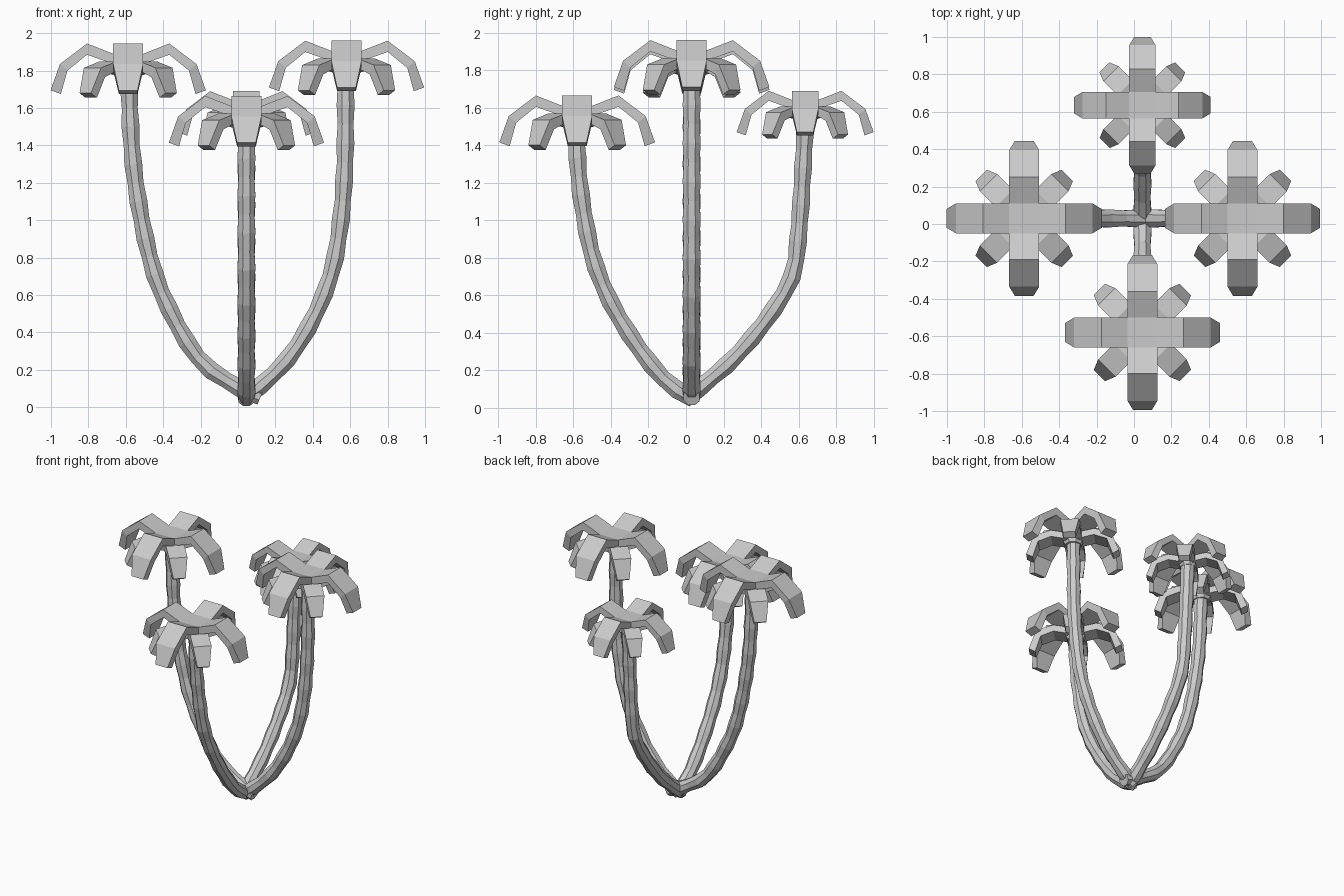
import bpy, bmesh, math
from mathutils import Vector

if "Cube" in bpy.data.objects:
    bpy.data.objects.remove(bpy.data.objects["Cube"])

CX, CY = 0.045, 0.03  # where the four trunks meet


def finish(bm, name):
    bmesh.ops.recalc_face_normals(bm, faces=bm.faces)
    me = bpy.data.meshes.new(name)
    bm.to_mesh(me)
    bm.free()
    ob = bpy.data.objects.new(name, me)
    bpy.context.collection.objects.link(ob)
    return ob


def resample(pts, step):
    """Catmull-Rom curve through pts, cut into even steps."""
    p = [2 * pts[0] - pts[1]] + pts + [2 * pts[-1] - pts[-2]]
    dense = []
    for i in range(1, len(p) - 2):
        a, b, c, d = p[i - 1:i + 3]
        for k in range(20):
            t = k / 20
            dense.append(0.5 * (2 * b + (c - a) * t + (2 * a - 5 * b + 4 * c - d) * t * t
                                + (3 * b - a - 3 * c + d) * t ** 3))
    dense.append(pts[-1])
    dist = [0.0]
    for a, b in zip(dense, dense[1:]):
        dist.append(dist[-1] + (b - a).length)
    n = max(2, round(dist[-1] / step))
    out, j = [], 0
    for i in range(n + 1):
        s = dist[-1] * i / n
        while j < len(dist) - 2 and dist[j + 1] < s:
            j += 1
        out.append(dense[j].lerp(dense[j + 1], (s - dist[j]) / (dist[j + 1] - dist[j])))
    return out


def trunk(name, path, sides=8):
    """Bent eight-sided tube with alternating wide and narrow rings."""
    bm = bmesh.new()
    pts = resample(path, 0.1)
    flat = path[-1] - path[0]
    side = Vector((-flat.y, flat.x, 0)).normalized()
    rings = []
    for i, c in enumerate(pts):
        tan = (pts[min(i + 1, len(pts) - 1)] - pts[max(i - 1, 0)]).normalized()
        up = tan.cross(side)
        r = 0.052 if i % 2 else 0.046
        ring = []
        for k in range(sides):
            a = math.tau * (k + 0.5) / sides
            ring.append(bm.verts.new(c + r * (math.cos(a) * side + math.sin(a) * up)))
        rings.append(ring)
    for a, b in zip(rings, rings[1:]):
        for k in range(sides):
            n = (k + 1) % sides
            bm.faces.new((a[k], a[n], b[n], b[k]))
    bm.faces.new(rings[0])
    bm.faces.new(rings[-1])
    finish(bm, name)


# Frond sections: top r, top z, bottom r, bottom z, half width
LONG = [(.08, -.055, .08, -.11, .08), (.22, 0, .22, -.06, .08),
        (.365, -.11, .325, -.145, .08), (.415, -.25, .36, -.27, .05)]
SHORT = [(.04, -.12, .04, -.17, .065), (.15, -.095, .15, -.145, .065),
         (.27, -.13, .24, -.18, .065), (.325, -.265, .28, -.29, .043)]


def frond(bm, sections, angle):
    u = Vector((math.cos(angle), math.sin(angle), 0))
    v = Vector((-u.y, u.x, 0))
    z = Vector((0, 0, 1))
    rings = [[bm.verts.new(q) for q in (u * rt + z * zt - v * w, u * rt + z * zt + v * w,
                                        u * rb + z * zb + v * w, u * rb + z * zb - v * w)]
             for rt, zt, rb, zb, w in sections]
    for a, b in zip(rings, rings[1:]):
        for k in range(4):
            n = (k + 1) % 4
            bm.faces.new((a[k], a[n], b[n], b[k]))
    bm.faces.new(rings[-1])


def crown(name, x, y, top, scale=1.0):
    bm = bmesh.new()
    # centre slab that the long fronds grow from
    quads = []
    for z in (-.055, -.11):
        quads.append(bm.faces.new([bm.verts.new((.08 * a, .08 * b, z))
                                   for a, b in ((-1, -1), (1, -1), (1, 1), (-1, 1))]))
    for k in range(4):
        frond(bm, LONG, k * math.pi / 2)
        frond(bm, SHORT, (k + 0.5) * math.pi / 2)
    bmesh.ops.remove_doubles(bm, verts=bm.verts, dist=0.0005)
    ob = finish(bm, name)
    ob.location = (x, y, top)
    ob.scale = (scale,) * 3
    # flared collar below the fronds
    bm = bmesh.new()
    bmesh.ops.create_cone(bm, cap_ends=True, segments=8, radius1=.06, radius2=.1, depth=.09)
    col = finish(bm, name.replace("crown", "collar"))
    col.location = (x, y, top - .145 * scale)
    col.rotation_euler.z = math.pi / 8
    col.scale = (scale,) * 3


# Trunk centre lines, (horizontal, height)
LEFT = [(.12, .055), (.04, .085), (-.02, .12), (-.16, .21), (-.26, .33), (-.355, .50), (-.435, .68),
        (-.49, .88), (-.53, 1.085), (-.56, 1.3), (-.575, 1.51), (-.585, 1.8)]
RIGHT = [(.03, .05), (.125, .12), (.25, .24), (.355, .39), (.45, .58), (.515, .78),
         (.553, 1.03), (.57, 1.27), (.575, 1.5), (.575, 1.82)]
FRONT = [(.04, .045), (-.08, .12), (-.185, .23), (-.30, .39), (-.41, .58), (-.49, .78),
         (-.535, .98), (-.57, 1.22), (-.59, 1.53)]
BACK = [(-.01, .04), (.10, .13), (.26, .27), (.435, .48), (.565, .70), (.60, .925),
        (.62, 1.22), (.64, 1.57)]

for name, pts in (("left", LEFT), ("right", RIGHT)):
    trunk(name + "_trunk", [Vector((h, CY, z)) for h, z in pts])
for name, pts in (("front", FRONT), ("back", BACK)):
    trunk(name + "_trunk", [Vector((CX, h, z)) for h, z in pts])

crown("left_crown", -.587, CY, 1.945)
crown("right_crown", .58, CY, 1.96)
crown("front_crown", CX, -.58, 1.665)
crown("back_crown", CX, .635, 1.69, 0.88)
